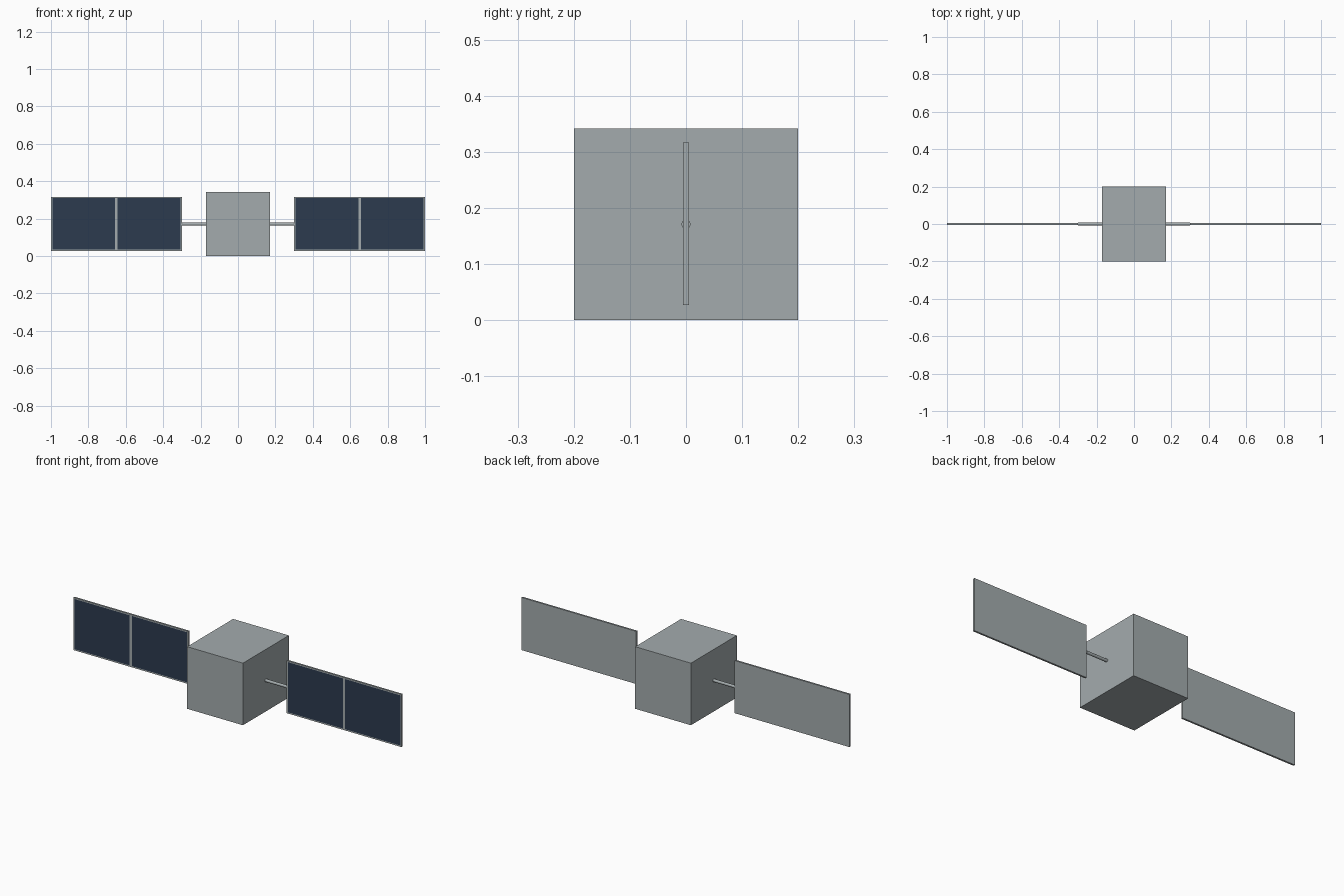
import bpy
import bmesh
from mathutils import Matrix, Vector

cube = bpy.data.objects.get("Cube")
if cube:
    bpy.data.objects.remove(cube, do_unlink=True)


def make_material(name, rgb):
    mat = bpy.data.materials.new(name)
    mat.use_nodes = True
    mat.diffuse_color = (*rgb, 1)
    mat.node_tree.nodes["Principled BSDF"].inputs["Base Color"].default_value = (*rgb, 1)
    return mat


GREY = make_material("satin_grey", (0.37, 0.41, 0.42))
BLUE = make_material("solar_cell_blue", (0.025, 0.043, 0.077))
MID_Z = 0.171


def box(bm, size):
    bmesh.ops.create_cube(bm, size=1)
    bmesh.ops.scale(bm, vec=Vector(size), verts=bm.verts)


def finish(bm, name, location, materials):
    mesh = bpy.data.meshes.new(name)
    bm.to_mesh(mesh)
    bm.free()
    for mat in materials:
        mesh.materials.append(mat)
    obj = bpy.data.objects.new(name, mesh)
    obj.location = location
    bpy.context.collection.objects.link(obj)
    return obj


# Central body
bm = bmesh.new()
box(bm, (0.34, 0.4, 2 * MID_Z))
finish(bm, "body", (0, 0, MID_Z), [GREY])

for side, label in ((1, "left"), (-1, "right")):
    # Thin round boom between body and panel
    bm = bmesh.new()
    bmesh.ops.create_cone(bm, cap_ends=True, segments=16, radius1=0.008, radius2=0.008,
                          depth=0.14, matrix=Matrix.Rotation(1.570796, 4, "Y"))
    for face in bm.faces:
        face.smooth = len(face.verts) == 4
    for edge in bm.edges:
        edge.smooth = all(f.smooth for f in edge.link_faces)
    finish(bm, label + "_boom", (side * 0.23, 0, MID_Z), [GREY])

    # Solar panel: two cells inset in the front face
    bm = bmesh.new()
    box(bm, (0.7, 0.01, 0.29))
    long_edges = [e for e in bm.edges
                  if abs(e.verts[0].co.x - e.verts[1].co.x) > 0.5]
    bmesh.ops.subdivide_edges(bm, edges=long_edges, cuts=1, use_grid_fill=True)
    bm.normal_update()
    cells = [f for f in bm.faces if f.normal.y < -0.9]
    bmesh.ops.inset_individual(bm, faces=cells, thickness=0.007, use_even_offset=True)
    for face in cells:
        face.material_index = 1
    finish(bm, label + "_solar_panel", (side * 0.65, 0, MID_Z + 0.001), [GREY, BLUE])
